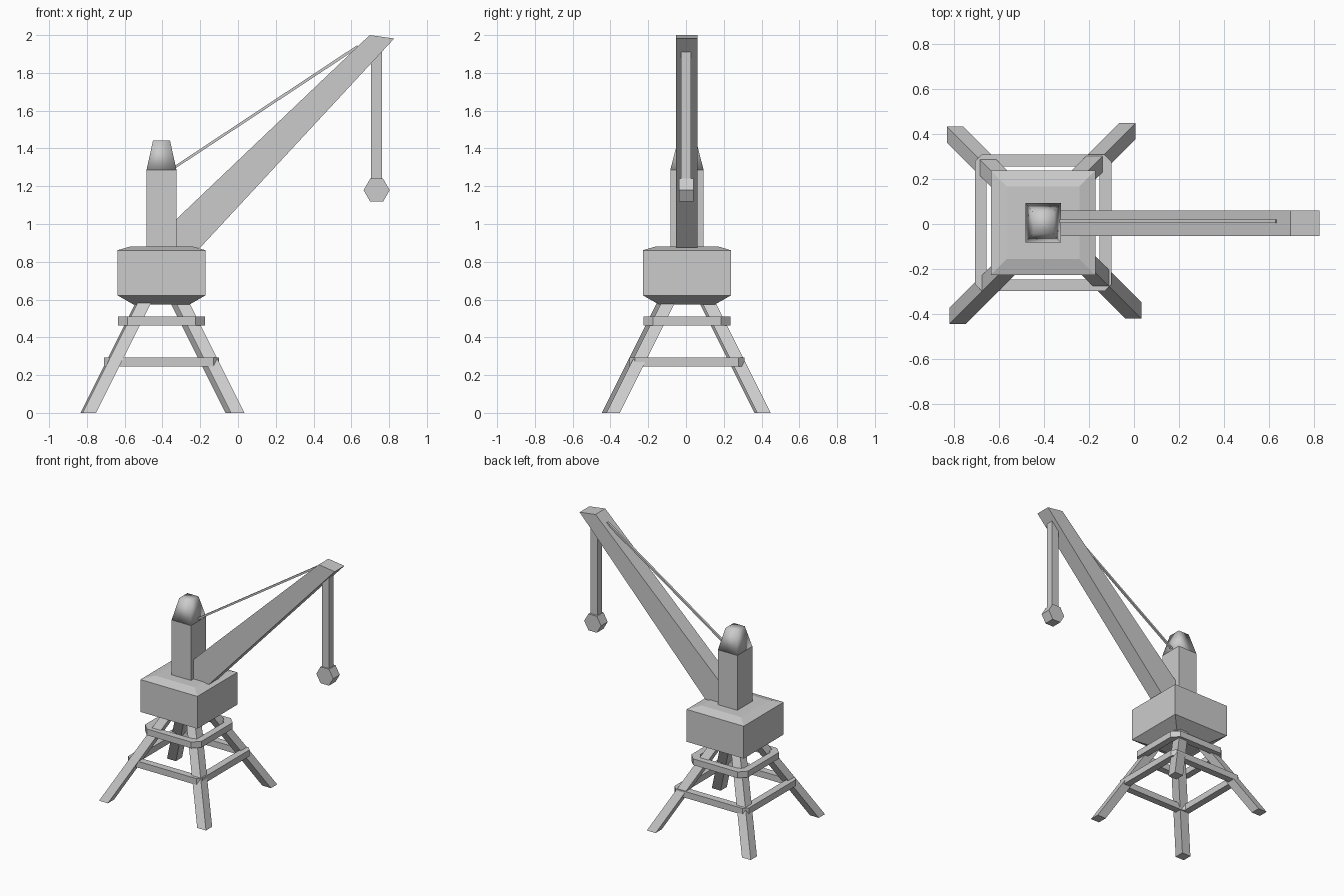
import bpy, math

if "Cube" in bpy.data.objects:
    bpy.data.objects.remove(bpy.data.objects["Cube"])

CX, CY = -0.405, 0.005  # centre of the tower


def mesh_object(name, verts, faces):
    me = bpy.data.meshes.new(name)
    me.from_pydata(verts, [], faces)
    me.update()
    ob = bpy.data.objects.new(name, me)
    bpy.context.collection.objects.link(ob)
    return ob


def loft(name, rings):
    """Skin a stack of equal-sized closed loops and cap both ends."""
    n = len(rings[0])
    verts = [v for r in rings for v in r]
    faces = [tuple(reversed(range(n))), tuple(range(len(verts) - n, len(verts)))]
    for k in range(len(rings) - 1):
        for i in range(n):
            j = (i + 1) % n
            faces.append((k*n + i, k*n + j, k*n + n + j, k*n + n + i))
    return mesh_object(name, verts, faces)


def rect(x, y, z, hx, hy):
    return [(x-hx, y-hy, z), (x+hx, y-hy, z), (x+hx, y+hy, z), (x-hx, y+hy, z)]


def extrude_y(name, profile, y0, y1):
    """Extrude a clockwise-from-front xz profile along y."""
    return loft(name, [[(x, y, z) for x, z in profile] for y in (y0, y1)])


def frame(name, half, width, z0, z1, cut):
    """Square ring with chamfered corners."""
    def loop(h, c, z):
        pts = [(-h+c, -h), (h-c, -h), (h, -h+c), (h, h-c),
               (h-c, h), (-h+c, h), (-h, h-c), (-h, -h+c)]
        return [(CX + x, CY + y, z) for x, y in pts]
    inner, n = half - width, 8
    c2 = cut * 0.6
    loops = [loop(half, cut, z0), loop(half, cut, z1), loop(inner, c2, z1), loop(inner, c2, z0)]
    faces = [(k*n + i, k*n + (i+1) % n, ((k+1) % 4)*n + (i+1) % n, ((k+1) % 4)*n + i)
             for k in range(4) for i in range(n)]
    return mesh_object(name, [v for l in loops for v in l], faces)


# Splayed legs: axis-aligned square section sheared towards the centre
feet = {"back_left": (-0.797, 0.398), "back_right": (-0.03, 0.413),
        "front_right": (-0.002, -0.386), "front_left": (-0.787, -0.41)}
for side, (x, y) in feet.items():
    lean, top = 0.5, 0.6
    dx = math.copysign(lean * top, CX - x)
    dy = math.copysign(lean * top, CY - y)
    loft(side + "_leg", [rect(x, y, 0, 0.036, 0.036), rect(x + dx, y + dy, top, 0.036, 0.036)])

# Brace frames around the legs
frame("lower_brace", 0.304, 0.052, 0.245, 0.292, 0.03)
frame("upper_brace", 0.231, 0.05, 0.463, 0.509, 0.05)

# Machine house with tapered top and bottom
loft("machine_house", [rect(CX, CY, z, h, h) for z, h in
                       ((0.575, 0.15), (0.622, 0.233), (0.861, 0.233), (0.882, 0.162))])

# Mast and smooth tapered cap
loft("mast", [rect(CX, CY, 0.87, 0.079, 0.088), rect(CX, CY, 1.287, 0.079, 0.088)])
cap = loft("mast_cap", [rect(CX, CY, 1.287, 0.079, 0.088), rect(CX, CY, 1.442, 0.045, 0.048)])
cap.data.shade_smooth()

# Boom
extrude_y("boom", [(-0.327, 0.875), (-0.2, 0.875), (0.827, 1.982), (0.697, 2.0),
                   (-0.327, 1.025)], -0.053, 0.06)

# Stay cable from mast to boom
extrude_y("stay_cable", [(-0.335, 1.292), (0.64, 1.935), (0.63, 1.946), (-0.335, 1.308)],
          0.004, 0.02)

# Hoist line and hexagonal hook block
loft("hoist_line", [rect(0.734, 0, z, 0.029, 0.027) for z in (1.19, 1.91)])
hexagon = [(0.734 + 0.069 * math.cos(math.radians(60 * i)),
            1.179 + 0.07 * math.sin(math.radians(60 * i))) for i in range(6)]
extrude_y("hook_block", hexagon, -0.036, 0.041)
